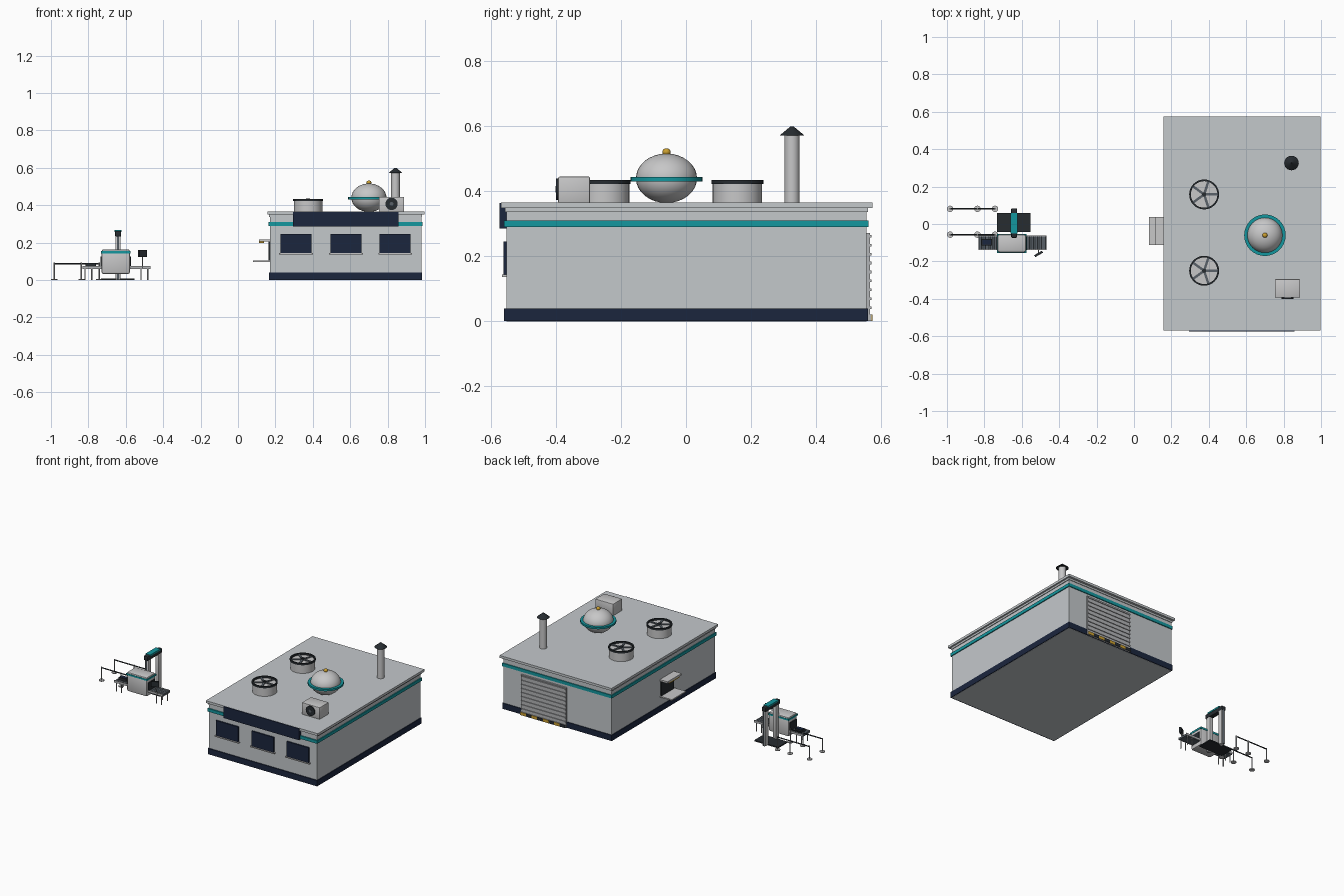
import bpy, bmesh, math
from mathutils import Matrix, Vector

cube = bpy.data.objects.get("Cube")
if cube:
    bpy.data.objects.remove(cube, do_unlink=True)


def material(name, r, g, b):
    m = bpy.data.materials.new(name)
    m.use_nodes = True
    m.diffuse_color = (r, g, b, 1)
    node = next(n for n in m.node_tree.nodes if n.type == 'BSDF_PRINCIPLED')
    node.inputs["Base Color"].default_value = (r, g, b, 1)
    return m


WALL = material("wall_grey", 0.55, 0.58, 0.60)
LIGHT = material("light_metal", 0.57, 0.57, 0.575)
SHUTTER = material("shutter_grey", 0.45, 0.46, 0.475)
NAVY = material("navy", 0.011, 0.019, 0.048)
TEAL = material("teal", 0.007, 0.31, 0.345)
YELLOW = material("yellow", 0.60, 0.35, 0.03)
DARK = material("charcoal", 0.02, 0.025, 0.03)
STEEL = material("dark_steel", 0.10, 0.12, 0.14)


def finish(name, bm, mat, smooth=False):
    me = bpy.data.meshes.new(name)
    bm.to_mesh(me)
    bm.free()
    me.materials.append(mat)
    if smooth:
        me.shade_smooth()
        me.set_sharp_from_angle(angle=math.radians(35))
    ob = bpy.data.objects.new(name, me)
    bpy.context.scene.collection.objects.link(ob)
    return ob


def box(name, xs, ys, zs, mat, bevel=0):
    """Box from its extents on each axis."""
    lo, hi = Vector((xs[0], ys[0], zs[0])), Vector((xs[1], ys[1], zs[1]))
    size = hi - lo
    bm = bmesh.new()
    bmesh.ops.create_cube(bm, size=1, matrix=Matrix.Translation((lo + hi) / 2) @ Matrix.Diagonal((*size, 1)))
    if bevel:
        bmesh.ops.bevel(bm, geom=bm.edges[:], offset=bevel, segments=2, profile=0.5, affect='EDGES')
    return finish(name, bm, mat, bool(bevel))


def rod(name, a, b, r, mat, r2=None, sides=24):
    """Cylinder or cone between two points."""
    a, b = Vector(a), Vector(b)
    turn = (b - a).to_track_quat('Z', 'Y').to_matrix().to_4x4()
    bm = bmesh.new()
    bmesh.ops.create_cone(bm, cap_ends=True, segments=sides, radius1=r, radius2=r if r2 is None else r2,
                          depth=(b - a).length, matrix=Matrix.Translation((a + b) / 2) @ turn)
    return finish(name, bm, mat, True)


def ball(name, c, r, rz, mat):
    bm = bmesh.new()
    bmesh.ops.create_uvsphere(bm, u_segments=32, v_segments=16, radius=1,
                              matrix=Matrix.Translation(c) @ Matrix.Diagonal((r, r, rz, 1)))
    return finish(name, bm, mat, True)


def ring(name, c, inner, outer, height, mat):
    """Flat-sided ring spun from a rectangular section."""
    bm = bmesh.new()
    h = height / 2
    section = [bm.verts.new((x, 0, z)) for x, z in ((inner, -h), (outer, -h), (outer, h), (inner, h))]
    edges = [bm.edges.new((section[i], section[(i + 1) % 4])) for i in range(4)]
    bmesh.ops.spin(bm, geom=section + edges, cent=(0, 0, 0), axis=(0, 0, 1), angle=math.tau, steps=32)
    bmesh.ops.remove_doubles(bm, verts=bm.verts[:], dist=0.0001)
    bmesh.ops.recalc_face_normals(bm, faces=bm.faces[:])
    bmesh.ops.translate(bm, verts=bm.verts[:], vec=c)
    return finish(name, bm, mat, True)


# Building shell
box("building_walls", (0.17, 0.98), (-0.552, 0.555), (0, 0.352), WALL)
box("base_band", (0.165, 0.985), (-0.559, 0.560), (0.001, 0.04), NAVY)
box("teal_band", (0.164, 0.986), (-0.560, 0.561), (0.29, 0.311), TEAL)
box("cornice", (0.165, 0.985), (-0.556, 0.559), (0.337, 0.35), WALL)
box("roof_slab", (0.157, 0.996), (-0.569, 0.574), (0.349, 0.365), WALL)
box("sign_board", (0.295, 0.858), (-0.574, -0.55), (0.286, 0.364), NAVY)

# Front windows with sills
for x in (0.31, 0.577, 0.84):
    box("window", (x - 0.083, x + 0.083), (-0.561, -0.552), (0.144, 0.246), NAVY)
    box("window_sill", (x - 0.09, x + 0.09), (-0.566, -0.55), (0.137, 0.144), LIGHT)

# Rear roller shutter with hazard strip
box("shutter_panel", (0.505, 0.842), (0.55, 0.566), (0.002, 0.272), SHUTTER)
for i in range(9):
    z = 0.038 + i * 0.0275
    box("shutter_rib", (0.508, 0.839), (0.56, 0.571), (z, z + 0.008), SHUTTER)
box("shutter_bottom_bar", (0.503, 0.844), (0.555, 0.571), (0.002, 0.022), SHUTTER)
for i in range(8):
    x = 0.505 + i * 0.042
    box("hazard_block", (x, x + 0.042), (0.57, 0.573), (0.002, 0.022), YELLOW if i % 2 else DARK)

# Service hatch on the side wall
box("hatch_opening", (0.162, 0.17), (-0.105, 0.03), (0.105, 0.205), DARK)
box("hatch_counter", (0.08, 0.17), (-0.113, 0.037), (0.097, 0.105), LIGHT)
box("hatch_canopy", (0.112, 0.17), (-0.113, 0.037), (0.205, 0.217), LIGHT)
box("hatch_light", (0.112, 0.138), (-0.09, 0.015), (0.198, 0.205), YELLOW)

# Roof fans
for y in (0.158, -0.25):
    c = Vector((0.375, y, 0))
    rod("fan_drum", c + Vector((0, 0, 0.36)), c + Vector((0, 0, 0.422)), 0.076, LIGHT, sides=32)
    ring("fan_rim", c + Vector((0, 0, 0.428)), 0.071, 0.08, 0.012, DARK)
    rod("fan_hub", c + Vector((0, 0, 0.42)), c + Vector((0, 0, 0.435)), 0.011, DARK)
    for k in range(5):
        blade = box("fan_blade", (0, 0.073), (-0.0065, 0.0065), (0.424, 0.429), STEEL)
        blade.location = c
        blade.rotation_euler.z = math.tau * k / 5

# Roof dome
ball("dome", (0.7, -0.06, 0.440), 0.094, 0.076, LIGHT)
ring("dome_ring", (0.7, -0.06, 0.437), 0.085, 0.111, 0.013, TEAL)
rod("finial_stem", (0.7, -0.06, 0.508), (0.7, -0.06, 0.522), 0.012, YELLOW)
ball("finial", (0.7, -0.06, 0.521), 0.013, 0.011, YELLOW)

# Chimney
rod("chimney_pipe", (0.842, 0.326, 0.36), (0.842, 0.326, 0.575), 0.023, LIGHT)
rod("chimney_cap", (0.842, 0.326, 0.571), (0.842, 0.326, 0.6), 0.039, DARK, 0.004)

# Roof cooling unit
box("cooling_unit", (0.753, 0.888), (-0.393, -0.295), (0.364, 0.445), LIGHT, 0.004)
rod("cooling_fan", (0.821, -0.392, 0.407), (0.821, -0.4, 0.407), 0.033, DARK)
rod("cooling_fan_hub", (0.821, -0.399, 0.407), (0.821, -0.401, 0.407), 0.01, STEEL)

# Scanner cabinet
box("scanner_body", (-0.73, -0.577), (-0.152, -0.056), (0.032, 0.164), LIGHT, 0.012)
box("scanner_stripe", (-0.732, -0.575), (-0.154, -0.054), (0.143, 0.154), TEAL)
for x in (-0.731, -0.576):
    box("scanner_opening", (x - 0.003, x + 0.003), (-0.138, -0.068), (0.066, 0.126), DARK)

# Roller conveyors on both sides of the scanner
for x0, x1 in ((-0.832, -0.73), (-0.577, -0.468)):
    box("conveyor_bed", (x0, x1), (-0.134, -0.066), (0.058, 0.07), STEEL)
    for y in (-0.139, -0.066):
        box("conveyor_rail", (x0, x1), (y, y + 0.005), (0.06, 0.075), SHUTTER)
    for i in range(5):
        x = x0 + (i + 0.5) * (x1 - x0) / 5
        rod("conveyor_roller", (x, -0.134, 0.067), (x, -0.066, 0.067), 0.007, STEEL, sides=12)
    outer = x0 + 0.014 if x0 < -0.7 else x1 - 0.014
    inner = outer + (0.036 if x0 < -0.7 else -0.036)
    for x in (outer, inner):
        for y in (-0.132, -0.068):
            rod("conveyor_leg", (x, y, 0), (x, y, 0.06), 0.0035, SHUTTER, sides=10)
box("tray", (-0.815, -0.76), (-0.115, -0.08), (0.073, 0.09), DARK)
box("tray_inside", (-0.81, -0.765), (-0.11, -0.085), (0.09, 0.092), NAVY)

# Operator monitor
rod("monitor_post", (-0.51, -0.138, 0.065), (-0.51, -0.155, 0.13), 0.0035, SHUTTER, sides=10)
monitor = box("monitor", (-0.024, 0.024), (-0.006, 0.006), (0.124, 0.161), DARK)
monitor.location = (-0.51, -0.16, 0)
monitor.rotation_euler.z = math.radians(30)

# Walk-through gate
box("gate_mat", (-0.732, -0.553), (-0.042, 0.058), (0, 0.008), DARK)
for y, side in ((0.064, 1), (-0.048, -1)):
    box("gate_post", (-0.655, -0.627), (y - 0.017, y + 0.017), (0, 0.24), LIGHT, 0.004)
    rod("gate_post_edge", (-0.641, y + side * 0.013, 0), (-0.641, y + side * 0.013, 0.24), 0.007, STEEL)
box("gate_header", (-0.657, -0.625), (-0.074, 0.084), (0.232, 0.263), DARK, 0.006)
box("gate_header_panel", (-0.659, -0.623), (-0.05, 0.06), (0.257, 0.267), TEAL)

# Queue barriers
for y in (0.081, -0.057):
    for x in (-0.983, -0.837, -0.743):
        rod("barrier_base", (x, y, 0), (x, y, 0.006), 0.017, LIGHT)
        rod("barrier_post", (x, y, 0.005), (x, y, 0.093), 0.004, SHUTTER, sides=12)
    rod("barrier_rail", (-0.983, y, 0.088), (-0.743, y, 0.088), 0.0037, DARK, sides=10)
